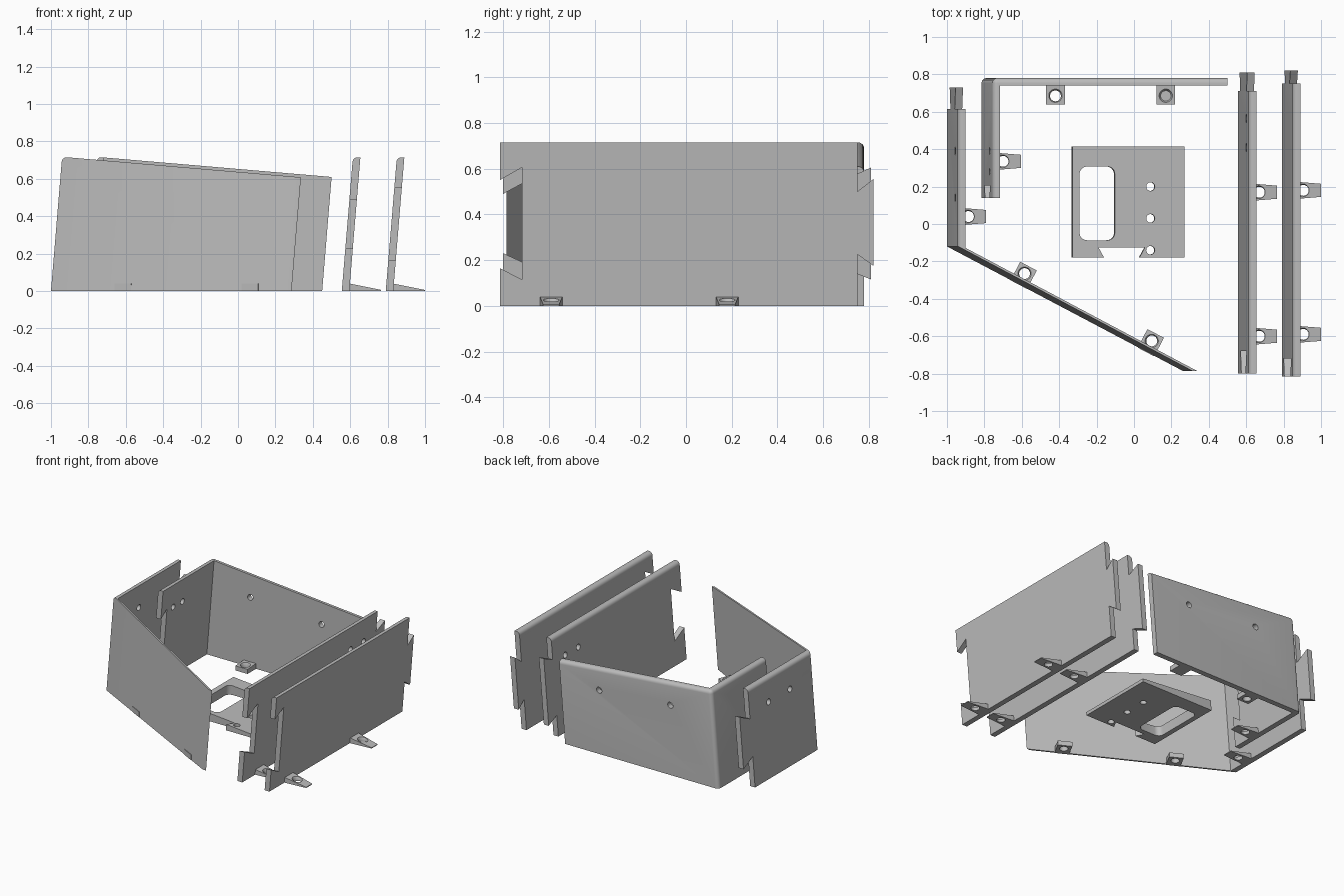
import bpy, bmesh, math
from mathutils import Matrix, Vector

cube = bpy.data.objects.get("Cube")
if cube:
    bpy.data.objects.remove(cube, do_unlink=True)

LEAN = 0.083    # sideways lean per unit of height
SLOPE = 0.085   # fall of the top edge along x
HEIGHT = 0.717
SINK = 0.54     # height of the wall holes

grey = bpy.data.materials.new("plain grey")
grey.use_nodes = True
grey.diffuse_color = (0.5, 0.5, 0.5, 1)
grey.node_tree.nodes["Principled BSDF"].inputs["Base Color"].default_value = grey.diffuse_color


def to_object(bm, name):
    bmesh.ops.recalc_face_normals(bm, faces=bm.faces)
    mesh = bpy.data.meshes.new(name)
    bm.to_mesh(mesh)
    bm.free()
    obj = bpy.data.objects.new(name, mesh)
    bpy.context.collection.objects.link(obj)
    return obj


def prism(outline, direction):
    """Extrude a closed 3D outline along a direction."""
    bm = bmesh.new()
    face = bm.faces.new([bm.verts.new(p) for p in outline])
    ext = bmesh.ops.extrude_face_region(bm, geom=[face])["geom"]
    moved = [v for v in ext if isinstance(v, bmesh.types.BMVert)]
    bmesh.ops.translate(bm, verts=moved, vec=direction)
    bmesh.ops.recalc_face_normals(bm, faces=bm.faces)
    return bm


def plan_prism(plan, height, slope=SLOPE):
    """Upright prism whose top falls towards +x."""
    bm = prism([(x, y, 0) for x, y in plan], (0, 0, 1))
    x0 = min(x for x, y in plan)
    for v in bm.verts:
        if v.co.z > 0.5:
            v.co.z = height - slope * (v.co.x - x0)
    return bm


def round_edges(bm, segments, width, upright=()):
    """Round the top edges over plan segments and the upright edges at plan points."""
    def near(v, p):
        return (v.co.xy - Vector(p)).length < 1e-4
    picked = []
    for e in bm.edges:
        a, b = e.verts
        if min(a.co.z, b.co.z) > 0.3:
            if any((near(a, p) and near(b, q)) or (near(a, q) and near(b, p)) for p, q in segments):
                picked.append(e)
        elif any(near(a, p) and near(b, p) for p in upright):
            picked.append(e)
    bmesh.ops.bevel(bm, geom=picked, offset=width, segments=6, profile=0.5, affect='EDGES')


def rod(centre, r1, r2, depth, axis):
    bm = bmesh.new()
    bmesh.ops.create_cone(bm, cap_ends=True, segments=32, radius1=r1, radius2=r2, depth=depth)
    turn = {'X': Matrix.Rotation(math.pi / 2, 4, 'Y'),
            'Y': Matrix.Rotation(math.pi / 2, 4, 'X'), 'Z': Matrix.Identity(4)}[axis]
    bm.transform(Matrix.Translation(centre) @ turn)
    return bm


def finish(bm, name, cutters=(), lean=LEAN):
    """Cut, lean, colour and shade a part."""
    obj = to_object(bm, name)
    helpers = [to_object(c, "cutter") for c in cutters]
    for h in helpers:
        h.hide_render = True
        mod = obj.modifiers.new("cut", 'BOOLEAN')
        mod.operation, mod.solver, mod.object = 'DIFFERENCE', 'EXACT', h
    dg = bpy.context.evaluated_depsgraph_get()
    mesh = bpy.data.meshes.new_from_object(obj.evaluated_get(dg))
    obj.modifiers.clear()
    obj.data = mesh
    for h in helpers:
        bpy.data.objects.remove(h, do_unlink=True)
    for v in mesh.vertices:
        v.co.x += lean * v.co.z
    mesh.materials.clear()
    mesh.materials.append(grey)
    bpy.ops.object.select_all(action='DESELECT')
    obj.select_set(True)
    bpy.context.view_layer.objects.active = obj
    bpy.ops.object.shade_smooth_by_angle(angle=math.radians(30))
    return obj


def dovetail(x0, width, y0, y1, base, tip):
    """Dovetail running from y0 to y1, flaring from base heights to tip heights."""
    outline = [(x0, y0, base[0]), (x0, y1, tip[0]), (x0, y1, tip[1]), (x0, y0, base[1])]
    return prism(outline, (width, 0, 0))


def notch(x0, y0, y1, opening, inner):
    # the cutter overshoots the wall end so the opening is clean
    k = 0.02 / (y1 - y0)
    grow = [opening[i] + (opening[i] - inner[i]) * k for i in (0, 1)]
    return dovetail(x0 - 0.05, 0.15, y0 - 0.02, y1, grow, inner)


def wall_holes(x, ys):
    return [rod((x, y, SINK), 0.022, 0.022, 0.2, 'X') for y in ys]


def foot(name, x, y, angle, length, w0, w1, z0, z1, hole):
    """Screw foot pointing along the angle, with a countersunk hole."""
    side = [(-0.012, -w0 / 2), (length, -w1 / 2), (length, w1 / 2), (-0.012, w0 / 2)]
    bm = plan_prism(side, z0, (z0 - z1) / length)
    mid = z0 + (z1 - z0) * hole / length
    cuts = [rod((hole, 0, 0), 0.029, 0.029, 0.3, 'Z'),
            rod((hole, 0, mid), 0.028, 0.044, 0.03, 'Z')]
    place = Matrix.Translation((x, y, 0)) @ Matrix.Rotation(angle, 4, 'Z')
    for part in [bm] + cuts:
        part.transform(place)
    finish(bm, name, cuts, 0)


def wedge_foot(name, x, y):
    foot(name, x, y, 0, 0.17, 0.1, 0.07, 0.042, 0.008, 0.075)


def block_foot(name, x, y, angle):
    foot(name, x, y, angle, 0.1, 0.1, 0.1, 0.04, 0.035, 0.055)


WIDE, WIDE_ROOT = (0.115, 0.605), (0.155, 0.56)
SLIM, SLIM_ROOT = (0.175, 0.555), (0.225, 0.5)

# long straight walls
long_walls = [
    ("outer_long_wall", 0.79, -0.815, 0.75, (0.165, 0.55), WIDE, 0.097, SLIM_ROOT, SLIM, 0.07,
     (-0.67, -0.545, -0.06, 0.145, 0.35, 0.56), (0.18, -0.59)),
    ("inner_long_wall", 0.555, -0.80, 0.71, (0.23, 0.49), SLIM, 0.12, WIDE_ROOT, WIDE, 0.1,
     (-0.3, 0.125, 0.41, 0.565), (0.17, -0.60)),
]
for name, x, y0, y1, opening, inner, depth, root, tip, reach, holes, feet in long_walls:
    bm = plan_prism([(x, y0), (x + 0.04, y0), (x + 0.04, y1), (x, y1)], HEIGHT)
    round_edges(bm, [((x, y0), (x, y1))], 0.027)
    finish(bm, name, [notch(x, y0, y0 + depth, opening, inner)] + wall_holes(x, holes))
    finish(dovetail(x, 0.04, y1, y1 + reach, root, tip), name + "_tab")
    for y in feet:
        wedge_foot(name + "_foot", x + 0.04, y)

# bent wall with the thin angled panel
corner, end = (-1, -0.12), (0.26, -0.785)
plan = [(-1, 0.615), corner, end, (0.286, -0.785), (-0.96, -0.1275), (-0.96, 0.615)]
bm = plan_prism(plan, HEIGHT)
round_edges(bm, [(plan[0], corner)], 0.027)
finish(bm, "angled_wall", wall_holes(-1, (0.39, 0.14)))
finish(dovetail(-1, 0.04, 0.615, 0.73, SLIM_ROOT, SLIM), "angled_wall_tab")
wedge_foot("angled_wall_foot", -0.96, 0.04)
run = Vector(end) - Vector(corner)
inward = math.atan2(run.x, -run.y)
for x, y in ((-0.585, -0.265), (0.095, -0.625)):
    block_foot("panel_foot", x - 0.055 * math.cos(inward), y - 0.055 * math.sin(inward), inward)

# square corner wall
a, b, c = (-0.815, 0.14), (-0.815, 0.78), (0.45, 0.78)
plan = [a, b, c, (0.45, 0.74), (-0.775, 0.74), (-0.775, 0.14)]
bm = plan_prism(plan, HEIGHT)
round_edges(bm, [(a, b), (b, c)], 0.027, [b])
cuts = [notch(-0.815, 0.14, 0.205, SLIM_ROOT, SLIM)] + wall_holes(-0.815, (0.39, 0.28))
cuts += [rod((x - 0.04, 0.76, z), 0.022, 0.022, 0.2, 'Y') for x, z in ((-0.42, 0.52), (0.17, 0.475))]
finish(bm, "corner_wall", cuts)
wedge_foot("corner_wall_foot", -0.775, 0.335)
for x in (-0.42, 0.17):
    block_foot("corner_wall_foot", x, 0.74, -math.pi / 2)

# sloping floor plate with slot, screw holes and dovetail notch
plan = [(-0.335, -0.18), (-0.165, -0.18), (-0.195, -0.125), (0.055, -0.125),
        (0.025, -0.18), (0.268, -0.18), (0.268, 0.415), (-0.335, 0.415)]
slot = prism([(-0.297, -0.087, -0.2), (-0.107, -0.087, -0.2),
              (-0.107, 0.307, -0.2), (-0.297, 0.307, -0.2)], (0, 0, 0.5))
uprights = [e for e in slot.edges if abs(e.verts[0].co.z - e.verts[1].co.z) > 0.1]
bmesh.ops.bevel(slot, geom=uprights, offset=0.04, segments=6, profile=0.5, affect='EDGES')
cuts = [slot] + [rod((0.085, y, 0), 0.023, 0.023, 0.4, 'Z') for y in (0.2, 0.03, -0.14)]
finish(plan_prism(plan, 0.075), "floor_plate", cuts)
